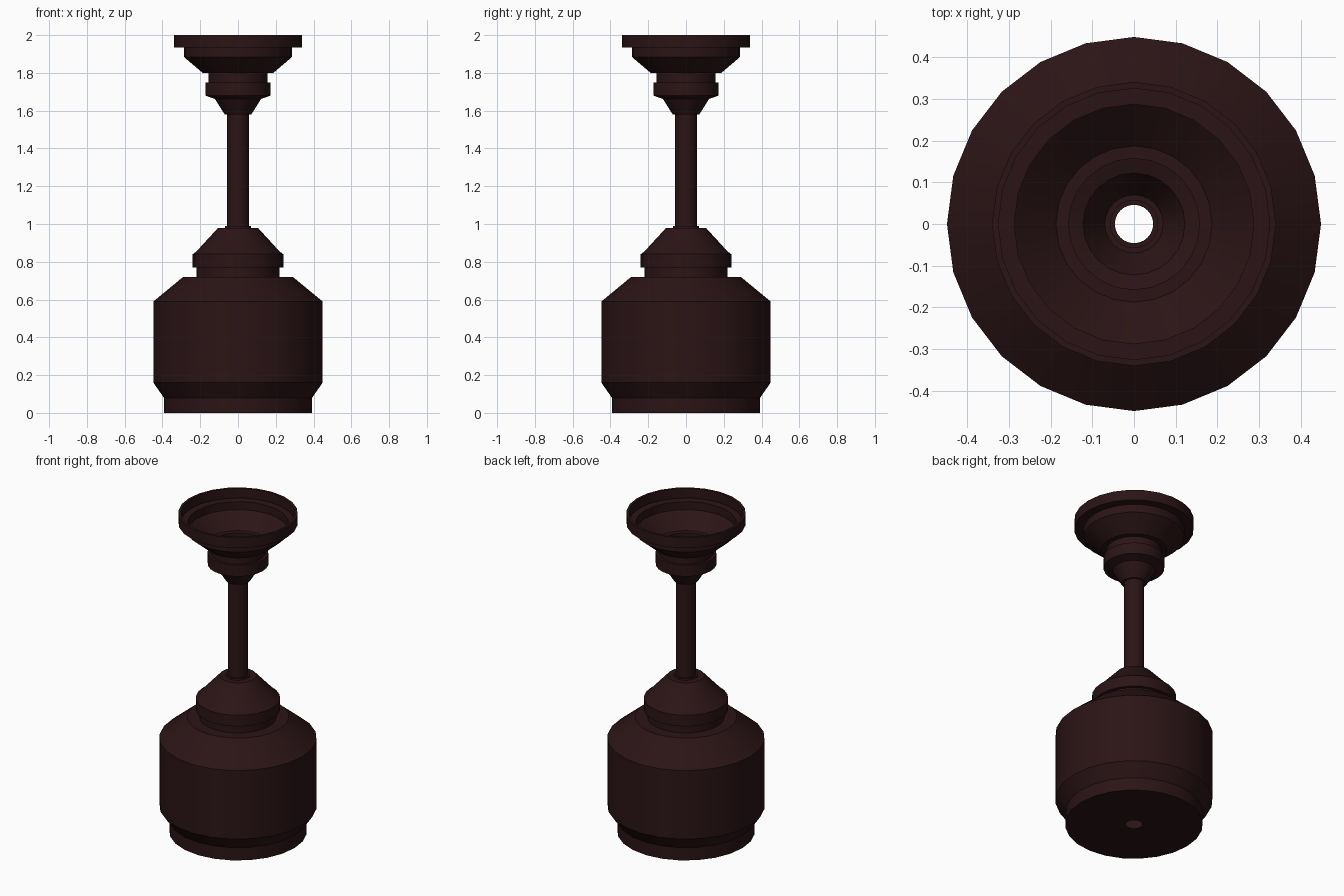
import bpy, bmesh, math

if "Cube" in bpy.data.objects:
    bpy.data.objects.remove(bpy.data.objects["Cube"])

SIDES = 24

bronze = bpy.data.materials.new("dark_bronze")
bronze.diffuse_color = (0.024, 0.007, 0.008, 1)
bronze.use_nodes = True
bronze.node_tree.nodes["Principled BSDF"].inputs["Base Color"].default_value = bronze.diffuse_color


def lathe(name, profile):
    """Revolve a list of (radius, z) points around the z axis."""
    bm = bmesh.new()
    rings = []
    for r, z in profile:
        rings.append([bm.verts.new((r * math.cos(2 * math.pi * i / SIDES),
                                    r * math.sin(2 * math.pi * i / SIDES), z))
                      for i in range(SIDES)])
    for a, b in zip(rings, rings[1:]):
        for i in range(SIDES):
            j = (i + 1) % SIDES
            bm.faces.new((b[i], b[j], a[j], a[i]))
    mesh = bpy.data.meshes.new(name)
    bm.to_mesh(mesh)
    bm.free()
    obj = bpy.data.objects.new(name, mesh)
    bpy.context.collection.objects.link(obj)
    mesh.materials.append(bronze)
    bpy.ops.object.select_all(action='DESELECT')
    obj.select_set(True)
    bpy.context.view_layer.objects.active = obj
    bpy.ops.object.shade_smooth_by_angle(angle=math.radians(30))
    return obj


# Ceiling canopy: open-topped bowl with a thin lip, neck and collar
lathe("ceiling_canopy", [
    (0.325, 1.94), (0.325, 2.0), (0.34, 2.0), (0.34, 1.935), (0.287, 1.935),
    (0.287, 1.885), (0.187, 1.80), (0.157, 1.80), (0.157, 1.75),
    (0.173, 1.75), (0.173, 1.68), (0.122, 1.662), (0.08, 1.595),
    (0.07, 1.58), (0.046, 1.58)])

# Hanging rod
lathe("down_rod", [(0.046, 1.585), (0.058, 1.585), (0.058, 0.975)])

# Coupling cover between rod and housing
lathe("coupling_cover", [
    (0.046, 0.99), (0.068, 0.99), (0.07, 0.98), (0.105, 0.98),
    (0.22, 0.855), (0.24, 0.84), (0.24, 0.77), (0.22, 0.77), (0.22, 0.72)])

# Motor housing with chamfered shoulders and a flat base
lathe("motor_housing", [
    (0.22, 0.72), (0.29, 0.72), (0.448, 0.59), (0.448, 0.16),
    (0.392, 0.08), (0.392, 0.0), (0.046, 0.0)])
